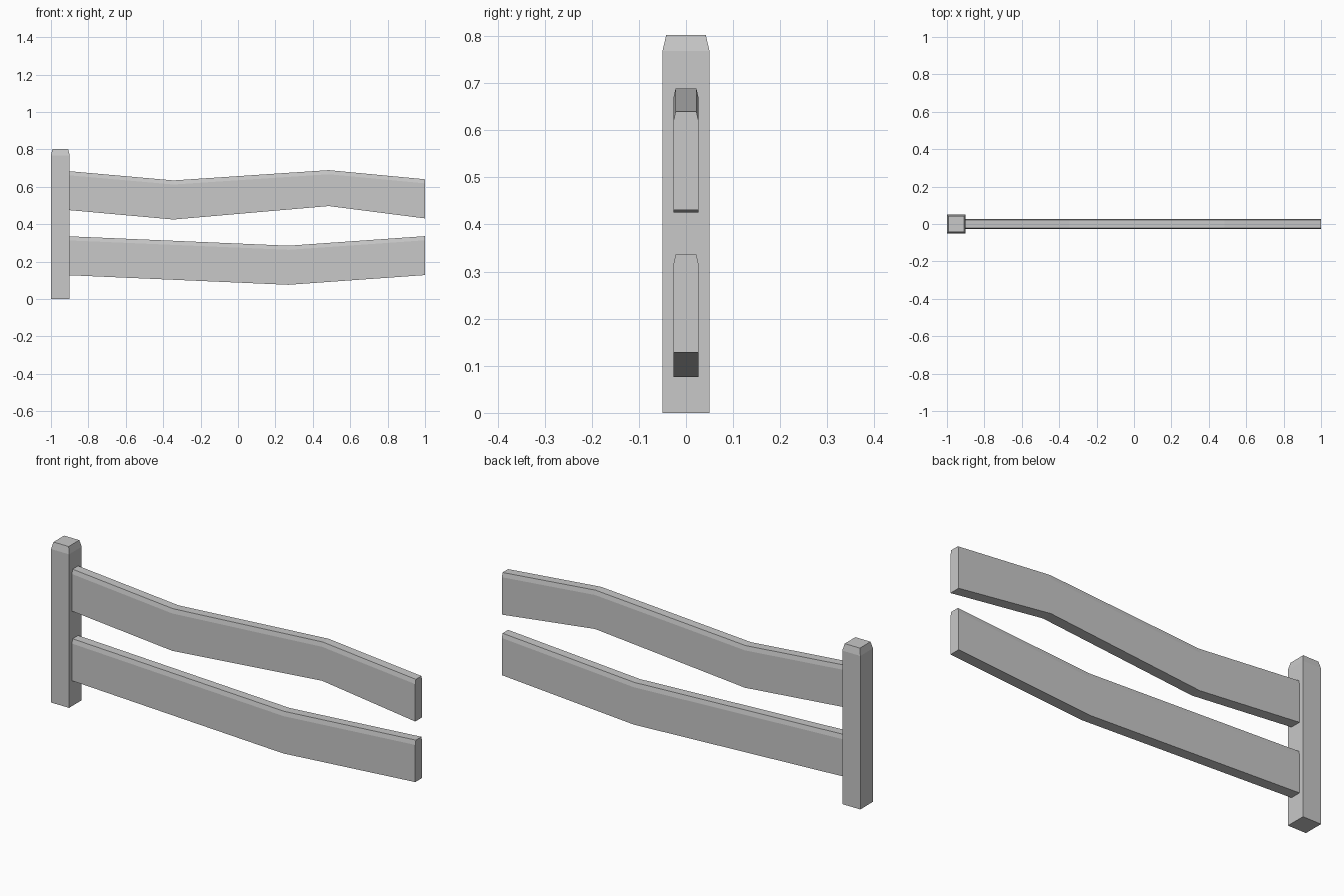
import bpy

cube = bpy.data.objects.get("Cube")
if cube:
    bpy.data.objects.remove(cube, do_unlink=True)

# Single flat grey
grey = bpy.data.materials.new("light_grey")
grey.use_nodes = True
colour = (0.58, 0.58, 0.58, 1)
grey.diffuse_color = colour
grey.node_tree.nodes["Principled BSDF"].inputs["Base Color"].default_value = colour


def loft(name, rings):
    """Join equal-sized rings of points into a capped solid."""
    n = len(rings[0])
    verts = [p for ring in rings for p in ring]
    faces = [tuple(reversed(range(n))),
             tuple(range(len(verts) - n, len(verts)))]
    for r in range(len(rings) - 1):
        for i in range(n):
            a, b = r * n + i, r * n + (i + 1) % n
            faces.append((a, b, b + n, a + n))
    mesh = bpy.data.meshes.new(name)
    mesh.from_pydata(verts, [], faces)
    mesh.materials.append(grey)
    obj = bpy.data.objects.new(name, mesh)
    bpy.context.collection.objects.link(obj)
    return obj


def square(x, half, z):
    return [(x - half, -half, z), (x + half, -half, z),
            (x + half, half, z), (x - half, half, z)]


def section(x, bottom, top):
    """Board cross-section with chamfered upper edges."""
    half, inset, drop = 0.027, 0.005, 0.022
    return [(x, -half, bottom), (x, half, bottom), (x, half, top - drop),
            (x, half - inset, top), (x, inset - half, top),
            (x, -half, top - drop)]


# Square post with a tapered cap
loft("post", [square(-0.95, 0.05, 0), square(-0.95, 0.05, 0.768),
              square(-0.95, 0.042, 0.802)])

# Bent rails, each path point being x, bottom, top
rails = {
    "upper_rail": [(-0.9, 0.475, 0.683), (-0.345, 0.425, 0.634),
                   (0.485, 0.497, 0.689), (1, 0.431, 0.64)],
    "lower_rail": [(-0.9, 0.127, 0.335), (0.27, 0.076, 0.285),
                   (1, 0.128, 0.336)],
}
for name, path in rails.items():
    loft(name, [section(*p) for p in path])
